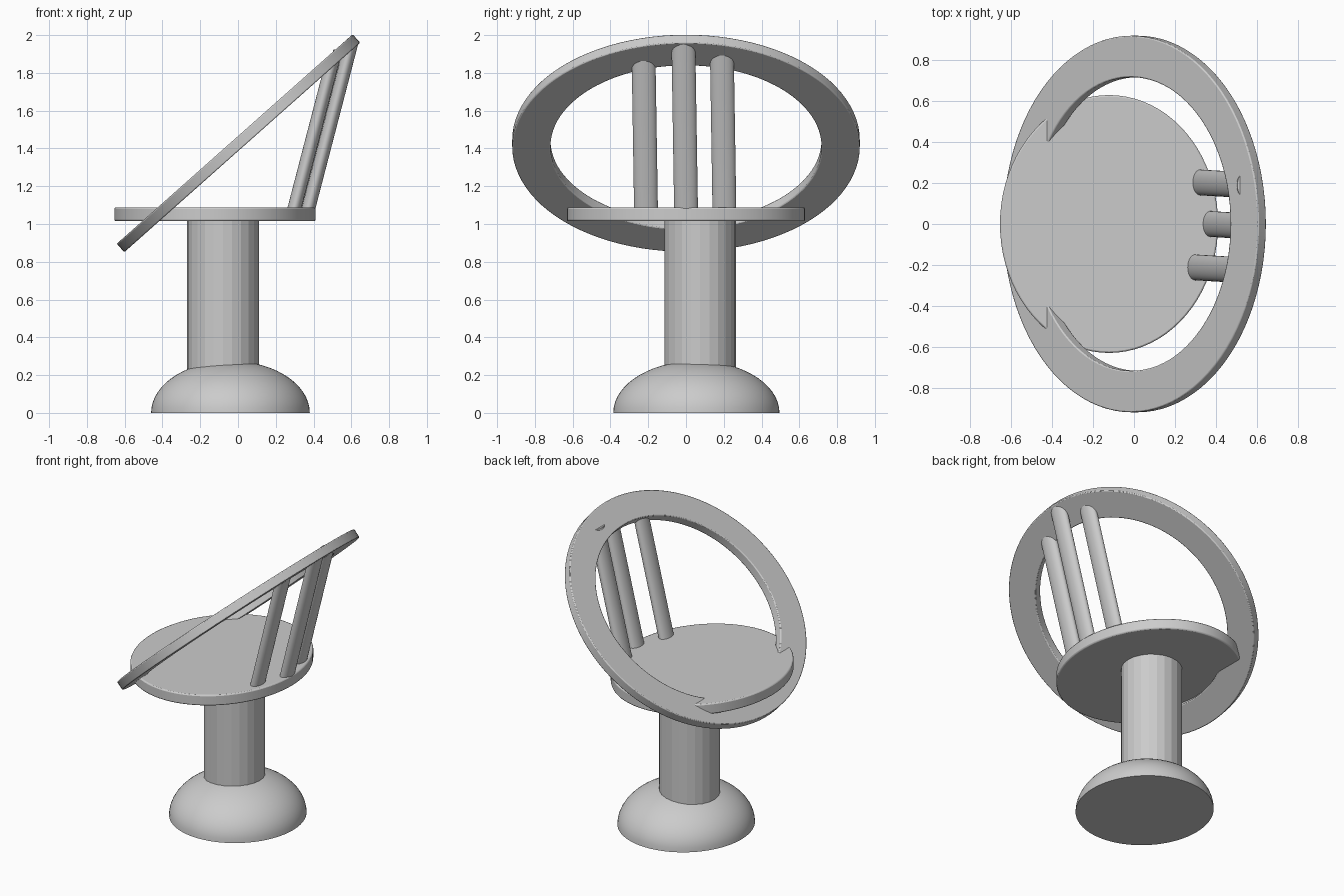
import bpy, bmesh, math
from mathutils import Vector

cube = bpy.data.objects.get("Cube")
if cube:
    bpy.data.objects.remove(cube, do_unlink=True)

grey = bpy.data.materials.new("plain grey")
grey.use_nodes = True
colour = (0.6, 0.6, 0.6, 1)
grey.diffuse_color = colour
grey.node_tree.nodes["Principled BSDF"].inputs["Base Color"].default_value = colour


def finish(name, bm, bevel=0.0, smooth=True):
    bmesh.ops.recalc_face_normals(bm, faces=bm.faces)
    mesh = bpy.data.meshes.new(name)
    bm.to_mesh(mesh)
    bm.free()
    mesh.materials.append(grey)
    obj = bpy.data.objects.new(name, mesh)
    bpy.context.collection.objects.link(obj)
    if bevel:
        mod = obj.modifiers.new("soft edge", "BEVEL")
        mod.width, mod.segments = bevel, 2
        mod.limit_method = "ANGLE"
        mod.angle_limit = math.radians(40)
    if smooth:
        bpy.ops.object.select_all(action="DESELECT")
        obj.select_set(True)
        bpy.context.view_layer.objects.active = obj
        bpy.ops.object.shade_smooth_by_angle(angle=math.radians(35))
    return obj


def revolve(bm, profile, scale, sides, closed=False):
    """Turn a (radius, height) profile into elliptical rings joined by quads."""
    loops = []
    for r, z in profile:
        loops.append([bm.verts.new((r * scale[0] * math.cos(a), r * scale[1] * math.sin(a), z))
                      for a in (math.tau * i / sides for i in range(sides))])
    pairs = list(zip(loops, loops[1:]))
    if closed:
        pairs.append((loops[-1], loops[0]))
    for low, high in pairs:
        for i in range(sides):
            j = (i + 1) % sides
            bm.faces.new((low[i], low[j], high[j], high[i]))
    if not closed:
        bm.faces.new(loops[0])
        bm.faces.new(loops[-1])


def turned(name, profile, scale, centre, sides, **options):
    bm = bmesh.new()
    revolve(bm, profile, scale, sides)
    obj = finish(name, bm, **options)
    obj.location = centre
    return obj


# Domed foot
steps = [math.radians(a) for a in range(0, 89, 6)]
turned("domed_base", [(math.cos(a), 0.275 * math.sin(a)) for a in steps],
       (0.42, 0.44), (-0.04, 0.055, 0), 64)

# Faceted column
turned("pedestal_column", [(1, 0.1), (1, 1.03)], (0.19, 0.19),
       (-0.08, 0.075, 0), 24, smooth=False)

# Oval seat
turned("seat", [(1, 1.015), (1, 1.088)], (0.533, 0.63), (-0.122, 0, 0), 80, bevel=0.008)

# Tilted back and arm ring
bm = bmesh.new()
hole = 0.78
revolve(bm, [(1, -0.03), (1, 0.03), (hole, 0.03), (hole, -0.03)],
        (0.835, 0.92), 96, closed=True)
ring = finish("tilted_ring", bm, bevel=0.006)
ring.location = (0.0025, 0, 1.4275)
ring.rotation_euler.y = -math.radians(41.6)

# Flattened spindles leaning from the seat up into the ring
lean = Vector((0.26, -0.016, 1))
for name, x, y, top in (("right_spindle", 0.30, -0.212, 1.88),
                        ("middle_spindle", 0.375, 0.0, 1.95),
                        ("left_spindle", 0.325, 0.203, 1.925)):
    bm = bmesh.new()
    revolve(bm, [(1, 0), (1, top - 1.05)], (0.037, 0.063), 32)
    for v in bm.verts:
        v.co.x += lean.x * v.co.z
        v.co.y += lean.y * v.co.z
    spindle = finish(name, bm)
    spindle.location = Vector((x, y, 1.09)) - lean * 0.04
